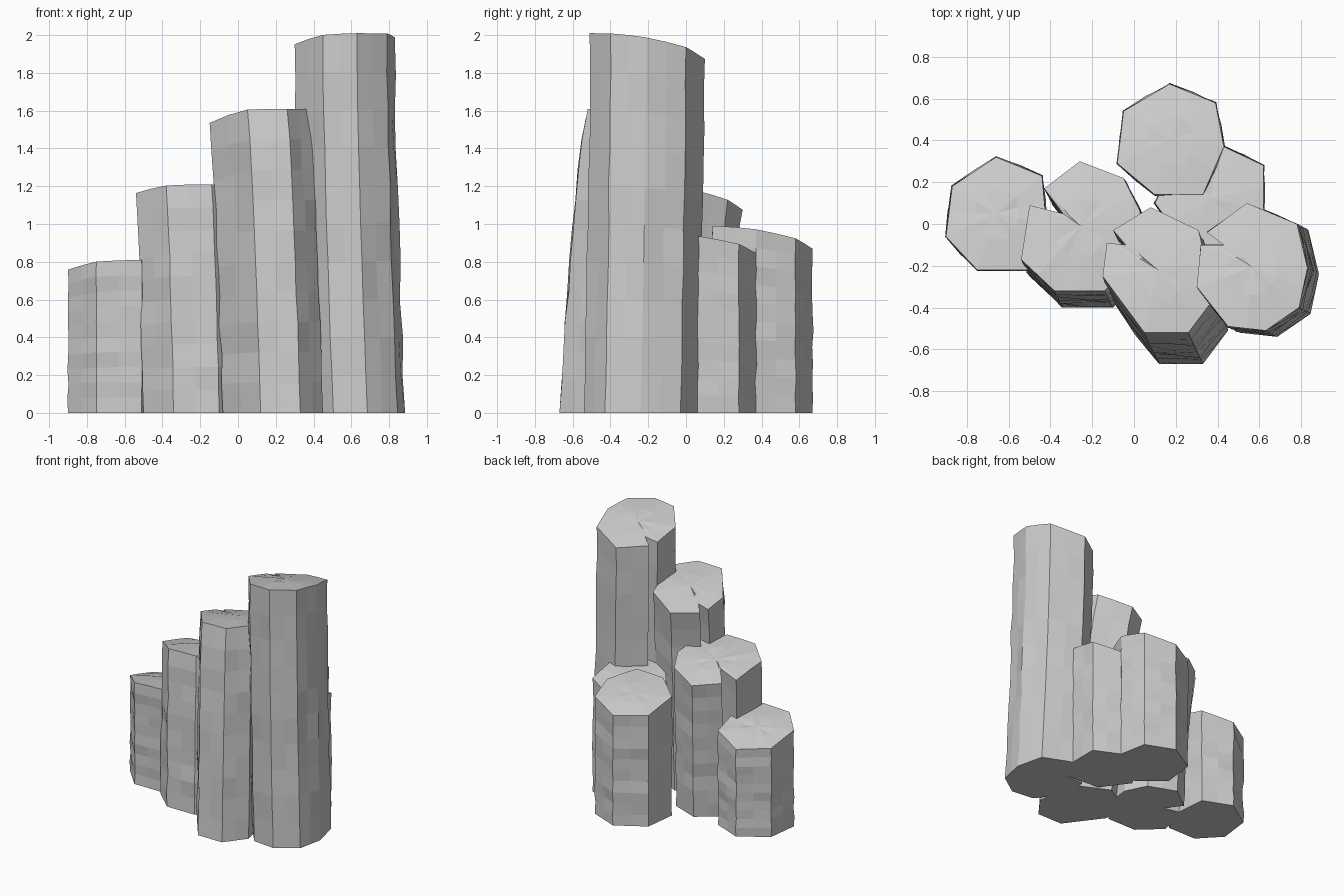
import bpy, bmesh, random
from mathutils import Vector

if "Cube" in bpy.data.objects:
    bpy.data.objects.remove(bpy.data.objects["Cube"])

random.seed(4)
RINGS = 10

# One stone colour for the whole rock cluster
stone = bpy.data.materials.new("grey_stone")
stone.use_nodes = True
grey = (0.6, 0.6, 0.6, 1)
stone.diffuse_color = grey
bsdf = stone.node_tree.nodes["Principled BSDF"]
bsdf.inputs["Base Color"].default_value = grey
bsdf.inputs["Roughness"].default_value = 0.9


def column(name, height, outline, lean=(0, 0), bend=1.0):
    """Leaning stone prism whose top falls away to the back left."""
    corners = [Vector(p) for p in outline]
    xs, ys = zip(*outline)
    centre = Vector(((min(xs) + max(xs)) / 2, (min(ys) + max(ys)) / 2))
    lean = Vector(lean)

    def top_z(p):
        d = p - centre
        t = (0.9 * d.y - 0.45 * d.x) / 0.3
        return height - 0.05 * max(t + 1, 0) ** 1.5

    # corners with a midpoint on every side
    points = []
    for i, a in enumerate(corners):
        b = corners[(i + 1) % len(corners)]
        points += [(a, 0.006), ((a + b) / 2, 0.04 * (b - a).length)]

    bm = bmesh.new()
    rings = []
    for k in range(RINGS + 1):
        u = k / RINGS
        wobble = 0 if k in (0, RINGS) else 1
        ring = []
        for p, rough in points:
            out = (p - centre).normalized()
            q = p + lean * u ** bend + out * wobble * random.uniform(-rough, rough)
            z = top_z(p) * (1 - u)
            ring.append(bm.verts.new((q.x, q.y, z)))
        rings.append(ring)

    # weathered top: inner ring and a middle point
    inner = []
    for p, rough in points:
        q = centre.lerp(p, 0.45)
        inner.append(bm.verts.new((q.x, q.y, top_z(q) + random.uniform(-0.002, 0.008))))
    middle = bm.verts.new((centre.x, centre.y, top_z(centre) + 0.004))
    n = len(points)
    for i in range(n):
        j = (i + 1) % n
        bm.faces.new((middle, inner[i], inner[j]))
        bm.faces.new((inner[i], rings[0][i], rings[0][j], inner[j]))
        for upper, lower in zip(rings, rings[1:]):
            bm.faces.new((upper[i], lower[i], lower[j], upper[j]))
    bm.faces.new(list(reversed(rings[-1])))
    bmesh.ops.recalc_face_normals(bm, faces=bm.faces)

    mesh = bpy.data.meshes.new(name)
    bm.to_mesh(mesh)
    bm.free()
    mesh.materials.append(stone)
    obj = bpy.data.objects.new(name, mesh)
    bpy.context.collection.objects.link(obj)


# Short column at the far end
column("short_column", 0.81,
       [(-.9, -.06), (-.75, -.22), (-.51, -.22), (-.42, 0), (-.44, .23), (-.66, .32), (-.87, .18)])

# Second column, split at its back left corner
column("second_column", 1.21,
       [(-.54, -.17), (-.38, -.32), (-.14, -.32), (.01, -.15), (.03, .06), (-.05, .22),
        (-.26, .3), (-.43, .17), (-.34, .05), (-.5, .09)],
       (.04, -.08), .7)

# Third column, leaning forward
column("third_column", 1.61,
       [(-.15, -.25), (.05, -.52), (.26, -.52), (.38, -.36), (.31, -.03), (.08, .08),
        (-.1, -.03), (-.04, -.1), (-.13, -.09)],
       (.07, -.15), .7)

# Tallest column
column("tall_column", 2.01,
       [(.3, -.3), (.45, -.49), (.63, -.51), (.79, -.4), (.83, -.21), (.78, 0),
        (.54, .1), (.35, -.04), (.46, -.1), (.32, -.1)],
       (.055, -.03), 1.5)

# Two low columns behind
column("rear_column", .99,
       [(-.08, .29), (.1, .14), (.33, .14), (.43, .37), (.39, .58), (.17, .67), (-.05, .54)])
column("rear_side_column", .95,
       [(.1, .1), (.25, -.1), (.5, -.12), (.62, .06), (.62, .28), (.43, .37), (.2, .3)])
